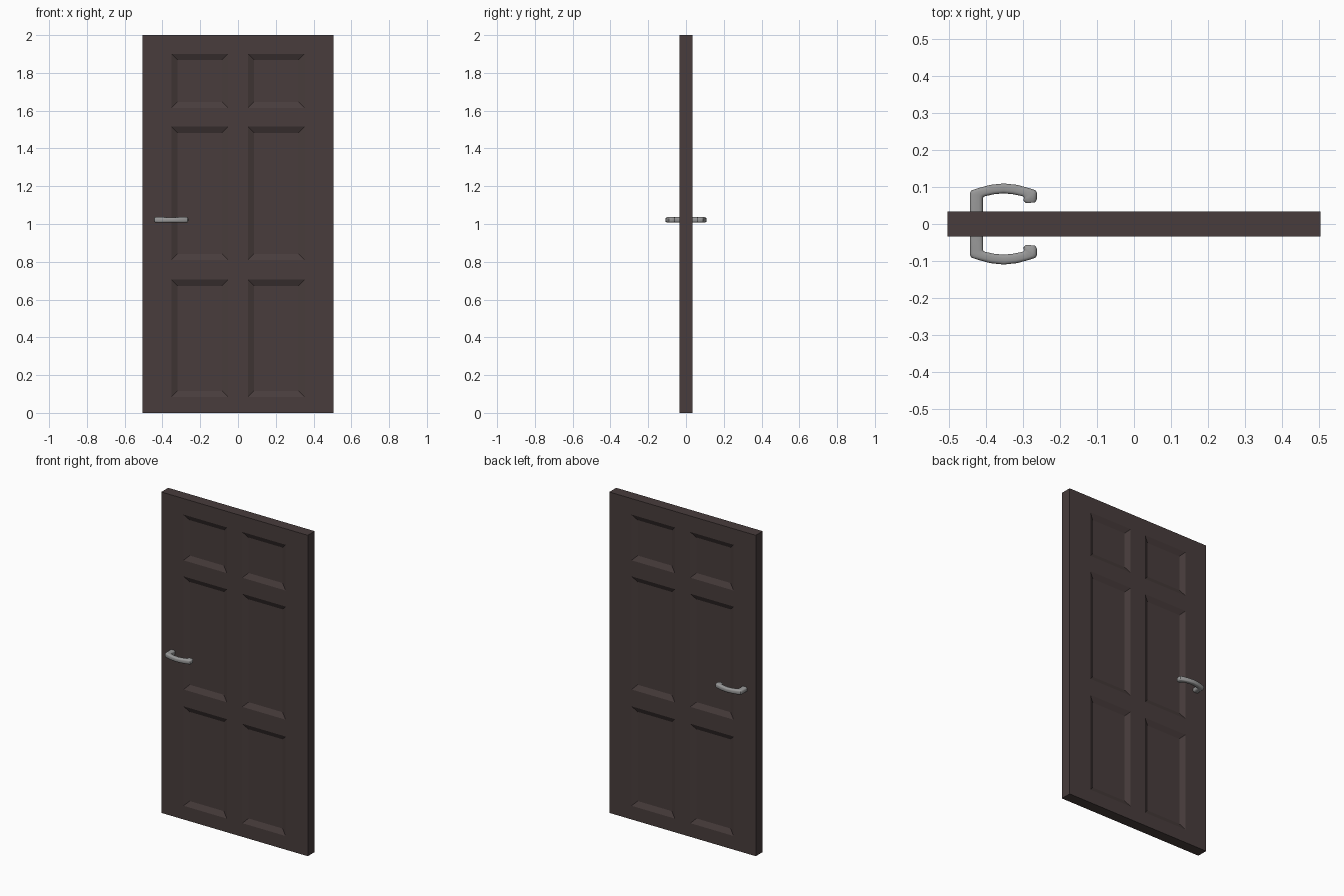
import bpy, bmesh, math
from mathutils import Vector

if "Cube" in bpy.data.objects:
    bpy.data.objects.remove(bpy.data.objects["Cube"])


def material(name, rgb):
    m = bpy.data.materials.new(name)
    m.diffuse_color = (*rgb, 1.0)
    m.use_nodes = True
    m.node_tree.nodes["Principled BSDF"].inputs["Base Color"].default_value = m.diffuse_color
    return m


def make_object(name, bm, mat):
    bmesh.ops.recalc_face_normals(bm, faces=bm.faces[:])
    me = bpy.data.meshes.new(name)
    bm.to_mesh(me)
    bm.free()
    me.materials.append(mat)
    ob = bpy.data.objects.new(name, me)
    bpy.context.collection.objects.link(ob)
    return ob


brown = material("dark_brown_wood", (0.065, 0.046, 0.045))
steel = material("grey_metal", (0.32, 0.32, 0.32))

# Door slab: a gridded face extruded to thickness, panel cells inset on both sides
HALF = 0.034
xs = [-0.505, -0.352, -0.053, 0.053, 0.352, 0.505]
zs = [0, 0.085, 0.705, 0.81, 1.515, 1.615, 1.9, 2.0]
bm = bmesh.new()
grid = [[bm.verts.new((x, -HALF, z)) for x in xs] for z in zs]
for j in range(len(zs) - 1):
    for i in range(len(xs) - 1):
        bm.faces.new((grid[j][i], grid[j][i + 1], grid[j + 1][i + 1], grid[j + 1][i]))
ext = bmesh.ops.extrude_face_region(bm, geom=bm.faces[:], use_keep_orig=True)
new_verts = [g for g in ext["geom"] if isinstance(g, bmesh.types.BMVert)]
bmesh.ops.translate(bm, verts=new_verts, vec=(0, 2 * HALF, 0))
bmesh.ops.recalc_face_normals(bm, faces=bm.faces[:])
bm.normal_update()


def is_panel(f):
    c = f.calc_center_median()
    in_column = 0.053 < abs(c.x) < 0.352
    in_row = any(a < c.z < b for a, b in zip(zs[1::2], zs[2::2]))
    return abs(f.normal.y) > 0.9 and in_column and in_row


panels = [f for f in bm.faces if is_panel(f)]
bmesh.ops.inset_individual(bm, faces=panels, thickness=0.032, depth=-0.016,
                           use_even_offset=True)
make_object("door_slab", bm, brown)

# Lever handle: rounded sections lofted between outer and inner outline points
# (outer x, outer y, inner x, inner y, half height)
sections = [
    (-.445, .020, -.409, .020, .015),
    (-.445, .082, -.409, .070, .015),
    (-.441, .091, -.406, .074, .015),
    (-.423, .097, -.398, .0765, .015),
    (-.390, .106, -.378, .0805, .014),
    (-.353, .110, -.353, .083, .0135),
    (-.316, .106, -.328, .0805, .014),
    (-.283, .097, -.303, .0755, .015),
    (-.266, .091, -.2985, .071, .015),
    (-.263, .085, -.299, .067, .015),
    (-.263, .066, -.299, .062, .015),
    (-.268, .058, -.293, .057, .011),
]
SIDES = 16
bm = bmesh.new()
rings = []
for ox, oy, ix, iy, h in sections:
    o, n = Vector((ox, oy, 0)), Vector((ix, iy, 0))
    mid, half = (o + n) / 2, (o - n) / 2
    ring = []
    for k in range(SIDES):
        a = 2 * math.pi * (k + 0.5) / SIDES
        c, s = (math.copysign(abs(t) ** 0.6, t) for t in (math.cos(a), math.sin(a)))
        ring.append(bm.verts.new(mid + half * c + Vector((0, 0, h * s))))
    rings.append(ring)
for r0, r1 in zip(rings, rings[1:]):
    for k in range(SIDES):
        m = (k + 1) % SIDES
        bm.faces.new((r0[k], r0[m], r1[m], r1[k]))
bm.faces.new(rings[0])
bm.faces.new(rings[-1])
handle = make_object("door_handles", bm, steel)
handle.location.z = 1.022

# Same handle on the front side
mirror = handle.modifiers.new("mirror", "MIRROR")
mirror.use_axis = (False, True, False)
mirror.use_mirror_merge = False

bpy.context.view_layer.objects.active = handle
handle.select_set(True)
bpy.ops.object.shade_smooth_by_angle(angle=math.radians(40))
